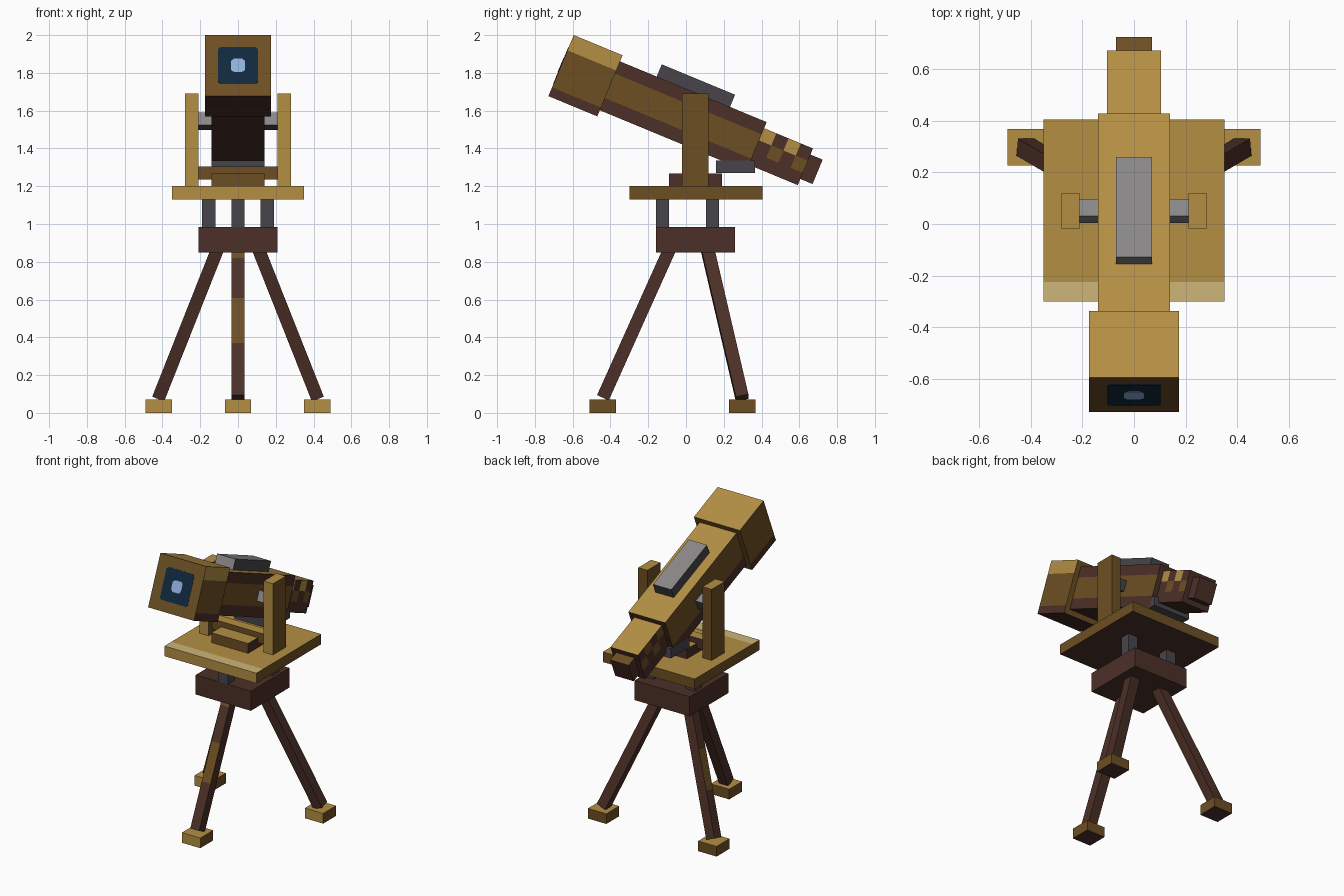
import bpy, bmesh, math
from mathutils import Matrix, Vector

cube = bpy.data.objects.get("Cube")
if cube:
    bpy.data.objects.remove(cube, do_unlink=True)


# Materials
def material(name, hex_code):
    srgb = [int(hex_code[i:i + 2], 16) / 255 for i in (0, 2, 4)]
    color = [((c + 0.055) / 1.055) ** 2.4 if c > 0.04 else c / 12.92 for c in srgb] + [1]
    mat = bpy.data.materials.new(name)
    mat.use_nodes = True
    mat.diffuse_color = color
    bsdf = next(n for n in mat.node_tree.nodes if n.type == 'BSDF_PRINCIPLED')
    bsdf.inputs["Base Color"].default_value = color
    return mat


GOLD = material("gold", "b48f44")
PALE = material("pale_gold", "cdb678")
BROWN = material("brown", "6d4f23")
DARK = material("dark_brown", "4c3027")
LIGHT_GREY = material("light_grey", "8b8788")
DARK_GREY = material("dark_grey", "48454b")
NAVY = material("navy_glass", "10283e")
BLUE = material("pale_blue_glint", "90b0dc")


# Box whose faces are cut along planes and coloured by rule(centre, normal)
def box(name, lo, hi, rule, cuts=(), matrix=Matrix()):
    bm = bmesh.new()
    bmesh.ops.create_cube(bm, size=1)
    lo, hi = Vector(lo), Vector(hi)
    for v in bm.verts:
        v.co = [(lo[i] + hi[i]) / 2 + v.co[i] * (hi[i] - lo[i]) for i in range(3)]
    for axis, value in cuts:
        co, no = Vector(), Vector()
        co[axis], no[axis] = value, 1
        bmesh.ops.bisect_plane(bm, geom=bm.verts[:] + bm.edges[:] + bm.faces[:],
                               plane_co=co, plane_no=no)
    bm.normal_update()
    used = []
    for f in bm.faces:
        mat = rule(f.calc_center_median(), f.normal) if callable(rule) else rule
        if mat not in used:
            used.append(mat)
        f.material_index = used.index(mat)
    bm.transform(matrix)
    mesh = bpy.data.meshes.new(name)
    bm.to_mesh(mesh)
    bm.free()
    for mat in used:
        mesh.materials.append(mat)
    obj = bpy.data.objects.new(name, mesh)
    bpy.context.scene.collection.objects.link(obj)
    return obj


def wood(c, n):
    return GOLD if n.z > 0.5 or n.y < -0.5 else DARK if n.z < -0.5 else BROWN


def trim(c, n):
    return GOLD if n.z > 0.5 else BROWN if n.y < -0.5 else DARK


def metal(c, n):
    return LIGHT_GREY if n.z > 0.5 or n.y < -0.5 else DARK_GREY


# Tripod feet and legs
def leg(name, foot, top, banded=None):
    x, y = foot
    box(name + "_foot", (x - .07, y - .07, 0), (x + .07, y + .07, .07), wood)
    start, end = Vector((x, y, .08)), Vector((*top, .87))
    d = (end - start).normalized()
    ax = Vector((0, 1, 0)).cross(d).normalized()
    basis = Matrix((ax, d.cross(ax), d)).transposed().to_4x4()
    length = (end - start).length
    marks = [length * k for k in (.35, .65, .92)]

    def rule(c, n):
        light = marks[0] < c.z < marks[1] or c.z > marks[2]
        return BROWN if banded and light and n.dot(Vector(banded)) > .5 else DARK

    box(name + "_leg", (-.034, -.034, 0), (.034, .034, length), rule,
        [(2, m) for m in marks], Matrix.Translation(start) @ basis)


leg("front", (0, -.44), (0, -.085), (0, -1, 0))
leg("left", (.42, .297), (.107, .113))
leg("right", (-.42, .297), (-.107, .113), (-1, 0, 0))

# Hub, posts and platform
box("hub", (-.21, -.16, .85), (.21, .26, .985), DARK)
for name, x, y in (("front", 0, -.125), ("left", .155, .14), ("right", -.155, .14)):
    box(name + "_post", (x - .035, y - .035, .985), (x + .035, y + .035, 1.13), DARK_GREY)


def platform_rule(c, n):
    return PALE if n.z > .5 and c.y < -.225 else wood(c, n)


box("platform", (-.35, -.3, 1.13), (.35, .405, 1.2), platform_rule, [(1, -.225)])

# Cradle
box("cradle_base", (-.14, -.09, 1.2), (.14, .19, 1.268), trim)
box("cradle_bar", (-.21, .015, 1.235), (.21, .085, 1.305), trim)
box("rear_support", (-.14, .16, 1.27), (.14, .365, 1.337), DARK_GREY)
for side, x in (("left", .245), ("right", -.245)):
    box(side + "_pillar", (x - .035, -.02, 1.2), (x + .035, .12, 1.69), wood)

# Tilted telescope, built along y about its pivot
tilt = Matrix.Translation((0, .05, 1.544)) @ Matrix.Rotation(math.radians(-22.5), 4, 'X')


def hood_rule(c, n):
    if n.z > .5 or (n.x > .5 and c.z > .0875):
        return GOLD
    return DARK if n.z < -.5 or (abs(n.x) > .5 and c.z < -.125) else BROWN


def tube_rule(c, n):
    if n.z > .5:
        return GOLD
    stripe = c.z < -.07 or (c.z > .07 and n.x > 0)
    return BROWN if abs(n.x) > .5 and not stripe else DARK


def barrel_rule(c, n):
    if n.z > .5:
        return GOLD
    if abs(n.x) > .5:
        column = int((c.y - .35) / .07)
        if c.z > .035 and column % 2 == 0:
            return GOLD if n.x > 0 else BROWN
        if -.035 < c.z < .035 and column % 2 == 1:
            return BROWN
    return DARK


def eyepiece_rule(c, n):
    return BROWN if n.z > .5 else DARK


box("hood", (-.175, -.77, -.175), (.175, -.49, .175), hood_rule,
    [(2, .0875), (2, -.125)], tilt)
box("main_tube", (-.14, -.49, -.14), (.14, .35, .14), tube_rule, [(2, .07), (2, -.07)], tilt)
box("rear_barrel", (-.105, .35, -.105), (.105, .63, .105), barrel_rule,
    [(2, .035), (2, -.035)] + [(1, .35 + .07 * i) for i in (1, 2, 3)], tilt)
box("eyepiece", (-.07, .63, -.07), (.07, .70, .07), eyepiece_rule, (), tilt)
box("top_plate", (-.07, -.28, .14), (.07, .14, .21), metal, (), tilt)
for side, x in (("left", .175), ("right", -.175)):
    box(side + "_pivot_pin", (x - .035, -.035, -.035), (x + .035, .035, .035), metal, (), tilt)


# Lens plates with clipped corners
def lens(name, r, clip, depth, mat):
    obj = box(name, (-r, -.77 - depth, -r), (r, -.768, r), mat)
    bm = bmesh.new()
    bm.from_mesh(obj.data)
    edges = [e for e in bm.edges if abs((e.verts[0].co - e.verts[1].co).y) > .001]
    bmesh.ops.bevel(bm, geom=edges, offset=clip, segments=1, affect='EDGES')
    bm.transform(tilt)
    bm.to_mesh(obj.data)
    bm.free()


lens("lens", .105, .012, .002, NAVY)
lens("lens_glint", .038, .014, .004, BLUE)
